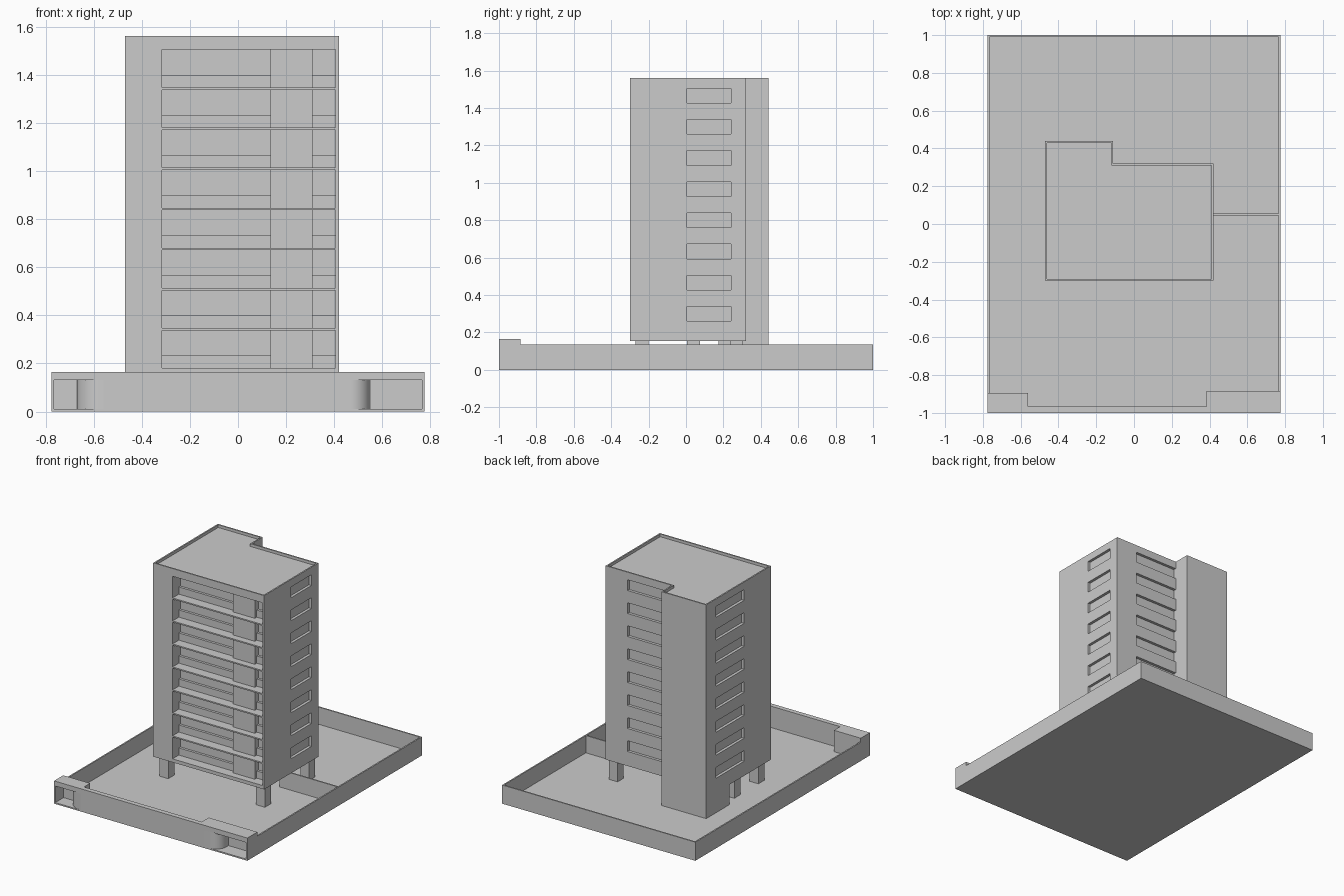
import bpy, bmesh
from math import sin, cos, pi

old = bpy.data.objects.get("Cube")
if old:
    bpy.data.objects.remove(old)

concrete = bpy.data.materials.new("light_grey_concrete")
concrete.use_nodes = True
GREY = (0.6, 0.6, 0.6, 1)
concrete.diffuse_color = GREY
concrete.node_tree.nodes["Principled BSDF"].inputs["Base Color"].default_value = GREY


def add_prism(bm, outline, z0, z1):
    """Extrude a counter-clockwise outline from z0 to z1."""
    face = bm.faces.new([bm.verts.new((x, y, z0)) for x, y in outline])
    top = bmesh.ops.extrude_face_region(bm, geom=[face])["geom"]
    for v in top:
        if isinstance(v, bmesh.types.BMVert):
            v.co.z = z1


def add_box(bm, x0, x1, y0, y1, z0, z1):
    add_prism(bm, [(x0, y0), (x1, y0), (x1, y1), (x0, y1)], z0, z1)


def finish(bm, name):
    bmesh.ops.recalc_face_normals(bm, faces=bm.faces)
    mesh = bpy.data.meshes.new(name)
    bm.to_mesh(mesh)
    bm.free()
    mesh.materials.append(concrete)
    obj = bpy.data.objects.new(name, mesh)
    bpy.context.collection.objects.link(obj)
    return obj


def boxes(name, *dims):
    bm = bmesh.new()
    for d in dims:
        add_box(bm, *d)
    return finish(bm, name)


def prism(name, outline, z0, z1):
    bm = bmesh.new()
    add_prism(bm, outline, z0, z1)
    return finish(bm, name)


def tower_outline(inset):
    """Plan of the tower with the stair core stepping out at the back."""
    i = inset
    return [(-0.47 + i, -0.30 + i), (0.42 - i, -0.30 + i), (0.42 - i, 0.32 - i),
            (-0.11 - i, 0.32 - i), (-0.11 - i, 0.44 - i), (-0.47 + i, 0.44 - i)]


FLOORS, PITCH = 8, 0.1667
HX, HY, WALL_TOP, GROUND = 0.775, 1.0, 0.135, 0.01
RECESS_L, RECESS_R, RECESS_BACK = -0.315, 0.405, -0.21

# Tower body with balconies, windows and sunken roof cut out
body = prism("tower_body", tower_outline(0), 0.155, 1.56)
bm = bmesh.new()
add_prism(bm, tower_outline(0.01), 1.54, 1.6)
for f in range(FLOORS):
    z = 0.18 + f * PITCH
    w0, w1 = z + 0.08, z + 0.158
    add_box(bm, RECESS_L, RECESS_R, -0.4, RECESS_BACK, z, z + 0.157)
    add_box(bm, 0.4, 0.5, 0.005, 0.24, w0, w1)
    add_box(bm, -0.5, -0.45, 0.005, 0.325, w0, w1)
    add_box(bm, -0.109, 0.245, 0.3, 0.36, w0, w1)
cutter = finish(bm, "opening_cutter")
cutter.hide_render = True
mod = body.modifiers.new("openings", "BOOLEAN")
mod.operation, mod.solver, mod.object = "DIFFERENCE", "EXACT", cutter
bpy.context.view_layer.objects.active = body
bpy.ops.object.modifier_apply(modifier=mod.name)
bpy.data.objects.remove(cutter)

# Balcony back walls: low sills and one full-height bay per floor
sills, bays = [], []
for f in range(FLOORS):
    z = 0.18 + f * PITCH
    sills.append((RECESS_L, 0.135, -0.228, RECESS_BACK, z, z + 0.052))
    sills.append((0.31, RECESS_R, -0.228, RECESS_BACK, z, z + 0.052))
    bays.append((0.135, 0.31, -0.25, RECESS_BACK, z, z + 0.157))
boxes("balcony_sills", *sills)
boxes("balcony_bays", *bays)

# Ground-level core and pillars
boxes("stair_core_base", (-0.47, -0.11, 0.175, 0.44, GROUND, 0.155))
boxes("pillars", *[(x, x + 0.07, y, y + 0.07, GROUND, 0.156) for x, y in
                   ((-0.44, -0.27), (0.335, -0.27), (-0.44, 0.005), (0.335, 0.235))])

# Plot floor, boundary walls and yard partition
boxes("ground_slab", (-HX, HX, -HY, HY, 0, GROUND))
boxes("boundary_walls",
      (-HX, -HX + 0.01, -HY, HY, 0, WALL_TOP),
      (HX - 0.01, HX, -HY, HY, 0, WALL_TOP),
      (-HX, HX, HY - 0.01, HY, 0, WALL_TOP))
boxes("yard_partition", (0.3, HX - 0.01, 0.045, 0.055, GROUND, WALL_TOP))

# Street wall with a canopied entrance at each end
boxes("street_wall", (-0.56, 0.385, -HY, -0.965, 0, 0.165))
boxes("entrance_canopies",
      (-HX, -0.56, -HY, -0.895, 0.13, 0.165),
      (0.385, HX, -HY, -0.885, 0.13, 0.165))
boxes("entrance_back_walls",
      (-HX, -0.56, -0.905, -0.895, 0, 0.13),
      (0.385, HX, -0.895, -0.885, 0, 0.13))


def rounded_end(name, x_in, x_out, x_back, y_back, depth):
    """Wall end that curves from the street line back into the entrance."""
    arc = [(x_in + (x_out - x_in) * sin(a), -HY + depth * (1 - cos(a)))
           for a in (i * pi / 24 for i in range(13))]
    obj = prism(name, [(x_back, -HY)] * (x_back != x_in) + arc
                + [(x_out, y_back), (x_back, y_back)], 0, 0.13)
    bpy.ops.object.select_all(action="DESELECT")
    obj.select_set(True)
    bpy.context.view_layer.objects.active = obj
    bpy.ops.object.shade_smooth_by_angle()


rounded_end("right_entrance_curve", -0.56, -0.67, -0.56, -0.9, 0.09)
rounded_end("left_entrance_curve", 0.47, 0.55, 0.385, -0.89, 0.08)
